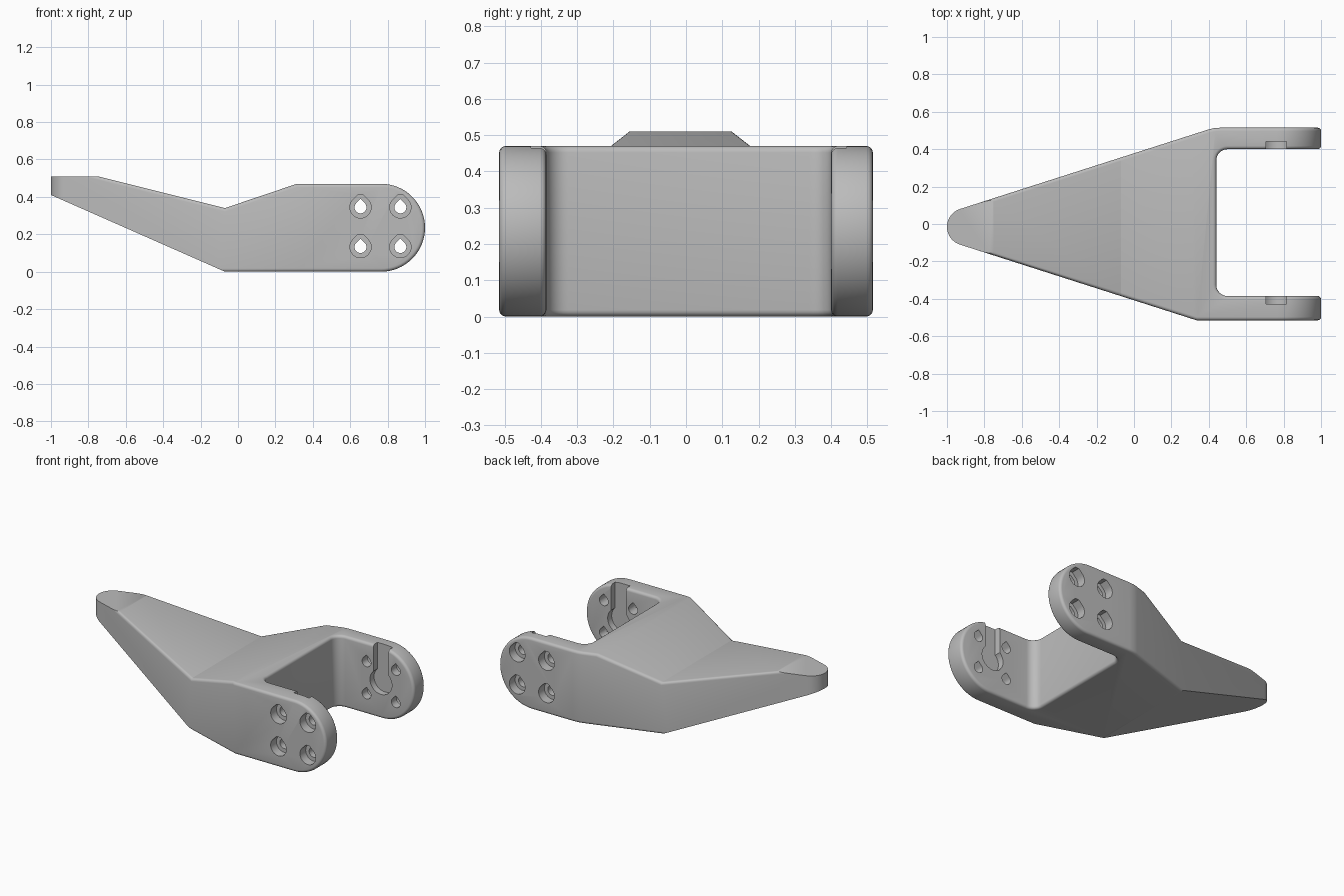
import bpy, bmesh, math
from math import sin, cos, radians
from mathutils import Vector

cube = bpy.data.objects.get("Cube")
if cube:
    bpy.data.objects.remove(cube, do_unlink=True)

grey = bpy.data.materials.new("plain_grey")
grey.use_nodes = True
grey.diffuse_color = (0.5, 0.5, 0.5, 1)
grey.node_tree.nodes["Principled BSDF"].inputs["Base Color"].default_value = grey.diffuse_color


def arc(cx, cy, r, start, end, steps):
    """Points on an arc, angles in degrees."""
    angles = [radians(start + (end - start) * i / steps) for i in range(steps + 1)]
    return [(cx + r * cos(a), cy + r * sin(a)) for a in angles]


def prism(name, outline, axis, low, high):
    """Extrude a closed outline along y (outline in x, z) or z (outline in x, y)."""
    place = (lambda u, v, d: (u, d, v)) if axis == "y" else (lambda u, v, d: (u, v, d))
    bm = bmesh.new()
    face = bm.faces.new([bm.verts.new(place(u, v, low)) for u, v in outline])
    new = bmesh.ops.extrude_face_region(bm, geom=[face])["geom"]
    shift = Vector(place(0, 0, high - low))
    bmesh.ops.translate(bm, vec=shift, verts=[g for g in new if isinstance(g, bmesh.types.BMVert)])
    bmesh.ops.recalc_face_normals(bm, faces=bm.faces)
    mesh = bpy.data.meshes.new(name)
    bm.to_mesh(mesh)
    bm.free()
    mesh.materials.append(grey)
    obj = bpy.data.objects.new(name, mesh)
    bpy.context.collection.objects.link(obj)
    return obj


def combine(target, tool, operation="DIFFERENCE"):
    """Apply a boolean and discard the tool."""
    mod = target.modifiers.new("cut", "BOOLEAN")
    mod.operation, mod.object, mod.solver = operation, tool, "EXACT"
    bpy.context.view_layer.objects.active = target
    bpy.ops.object.modifier_apply(modifier=mod.name)
    bpy.data.objects.remove(tool, do_unlink=True)


def teardrop(x, z, r, tip):
    """Circle with a pointed or cropped roof at height tip * r."""
    half = 1.414 - tip
    roof = [(x + half * r, z + tip * r), (x - half * r, z + tip * r)] if half > 0.01 else [(x, z + tip * r)]
    return arc(x, z, r, 135, 405, 24) + roof


# Bracket body: side profile intersected with the forked plan
side = [(-1.05, 0.432), (-1.05, 0.51), (-0.75, 0.51), (-0.07, 0.34), (0.315, 0.47)]
side += arc(0.765, 0.235, 0.235, 90, -90, 32) + [(-0.07, 0)]
side[5] = (0.765, 0.47)
bracket = prism("forked_bracket", side, "y", -0.6, 0.6)

plan = arc(-0.9, -0.015, 0.1, 252.5, 107.5, 20)
plan += [(0.40, 0.506), (0.43, 0.513), (0.465, 0.515), (1.05, 0.515), (1.05, 0.4)]
plan += arc(0.5, 0.34, 0.06, 90, 180, 8) + arc(0.5, -0.325, 0.06, 180, 270, 8)
plan += [(1.05, -0.385), (1.05, -0.515), (0.335, -0.515)]
combine(bracket, prism("plan_cutter", plan, "z", -0.1, 0.7), "INTERSECT")

# Round the sharp rims, leaving the tip and sloped underside crisp
bm = bmesh.new()
bm.from_mesh(bracket.data)
bmesh.ops.remove_doubles(bm, verts=bm.verts, dist=0.0005)
rims = []
for e in bm.edges:
    mid = (e.verts[0].co + e.verts[1].co) / 2
    if e.calc_face_angle(0) > radians(45) and mid.x > -0.75 and (mid.x > -0.07 or mid.z > 0.3):
        rims.append(e)
bmesh.ops.bevel(bm, geom=rims, offset=0.018, segments=4, profile=0.5,
                affect="EDGES", clamp_overlap=False)
bm.to_mesh(bracket.data)
bm.free()

# Screw holes through both arms, with wide recesses on the outer faces
for x in (0.655, 0.868):
    for z in (0.132, 0.344):
        combine(bracket, prism("screw_hole", teardrop(x, z, 0.032, 1.414), "y", -0.6, 0.6))
        for low, high in ((-0.6, -0.455), (0.455, 0.6)):
            combine(bracket, prism("screw_recess", teardrop(x, z, 0.057, 1.18), "y", low, high))

# Round pockets and the drop-in channels on the inner arm faces
channel = [(0.705, 0.24), (0.815, 0.24), (0.815, 0.6), (0.705, 0.6)]
for low, high in ((-0.427, -0.3), (0.3, 0.442)):
    combine(bracket, prism("pocket", arc(0.76, 0.238, 0.08, 0, 348.75, 31), "y", low, high))
    combine(bracket, prism("channel", channel, "y", low, high))

# Smooth shading with sharp edges kept
bpy.ops.object.select_all(action="DESELECT")
bracket.select_set(True)
bpy.context.view_layer.objects.active = bracket
bpy.ops.object.shade_smooth_by_angle(angle=radians(25))
